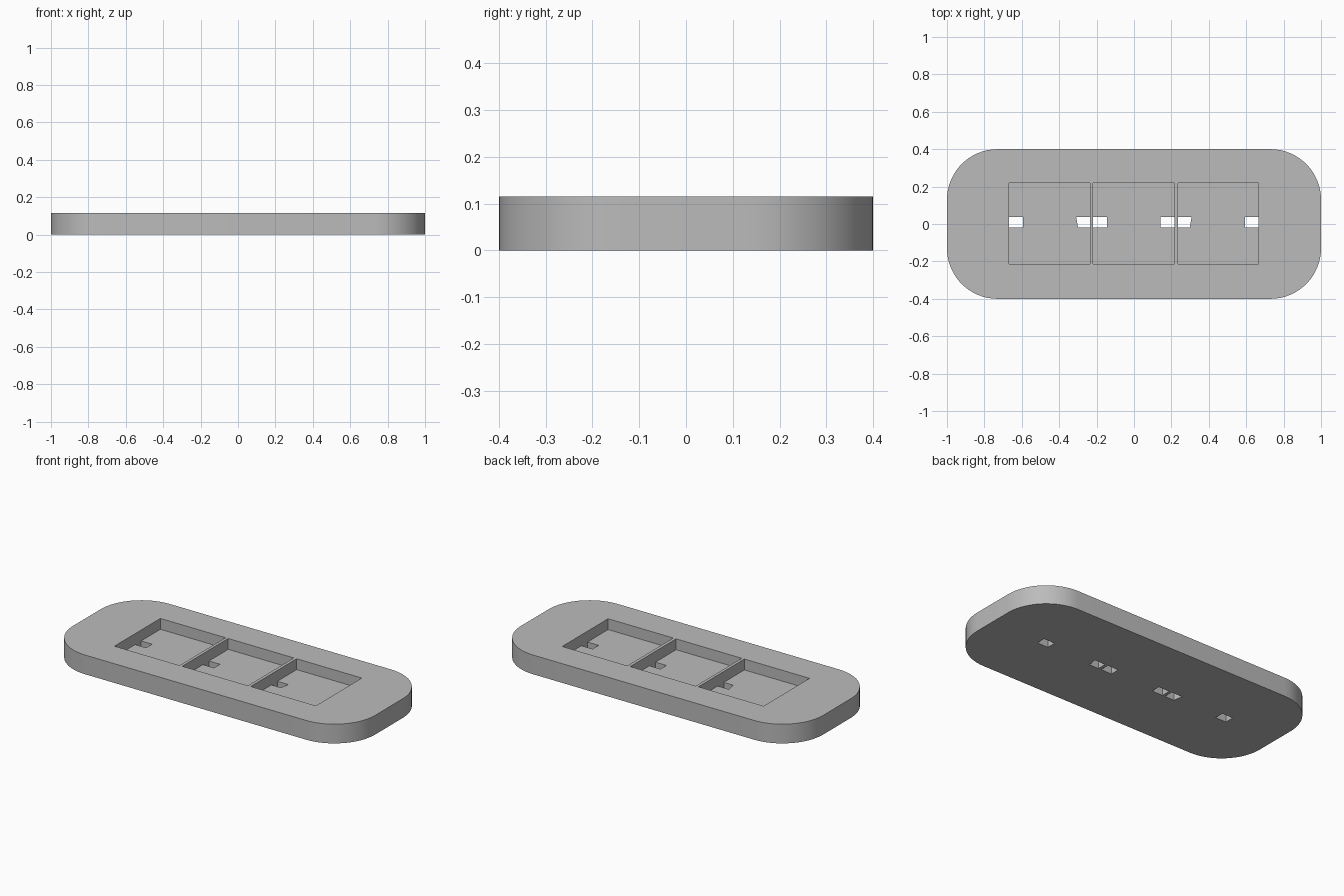
import bpy, bmesh, math

HEIGHT, FLOOR = 0.115, 0.05

cube = bpy.data.objects.get("Cube")
if cube:
    bpy.data.objects.remove(cube, do_unlink=True)

grey = bpy.data.materials.new("plain grey")
grey.use_nodes = True
colour = (0.5, 0.5, 0.5, 1)
grey.diffuse_color = colour
grey.node_tree.nodes["Principled BSDF"].inputs["Base Color"].default_value = colour


def prism(name, outline, z0, z1):
    """Extrude a counter-clockwise outline from z0 to z1."""
    bm = bmesh.new()
    base = bm.faces.new([bm.verts.new((x, y, z0)) for x, y in outline])
    top = bmesh.ops.extrude_face_region(bm, geom=[base])["geom"]
    for v in top:
        if isinstance(v, bmesh.types.BMVert):
            v.co.z = z1
    bmesh.ops.recalc_face_normals(bm, faces=bm.faces)
    mesh = bpy.data.meshes.new(name)
    bm.to_mesh(mesh)
    bm.free()
    mesh.materials.append(grey)
    obj = bpy.data.objects.new(name, mesh)
    bpy.context.collection.objects.link(obj)
    return obj


def cut(target, outline, z0, z1):
    """Subtract a prism from the target and discard the cutter."""
    cutter = prism("cutter", outline, z0, z1)
    cutter.hide_render = True
    mod = target.modifiers.new("cut", "BOOLEAN")
    mod.operation, mod.solver, mod.object = "DIFFERENCE", "EXACT", cutter
    bpy.context.view_layer.objects.active = target
    bpy.ops.object.modifier_apply(modifier=mod.name)
    bpy.data.objects.remove(cutter, do_unlink=True)


# Plate with large rounded corners
radius, steps = 0.27, 16
outline = []
for i, (sx, sy) in enumerate([(1, 1), (-1, 1), (-1, -1), (1, -1)]):
    for s in range(steps + 1):
        a = (i + s / steps) * math.pi / 2
        outline.append((sx * (1 - radius) + radius * math.cos(a),
                        sy * (0.4 - radius) + radius * math.sin(a)))
plate = prism("plate", outline, 0, HEIGHT)

# Three square pockets, each with a through slot against both side walls
y0, y1 = -0.215, 0.219
pockets = [(-0.667, -0.236), (-0.218, 0.216), (0.235, 0.666)]
for x0, x1 in pockets:
    cut(plate, [(x0, y0), (x1, y0), (x1, y1), (x0, y1)], FLOOR, HEIGHT + 0.1)
for x0, x1 in pockets:
    left_flare = 0.01 if x0 > 0 else 0
    right_flare = 0.01 if x1 < 0 else 0
    lo, hi = -0.02, 0.037
    cut(plate, [(x0, lo), (x0 + 0.073 - left_flare, lo), (x0 + 0.073, hi), (x0, hi)],
        -0.1, FLOOR + 0.03)
    cut(plate, [(x1 - 0.073 + right_flare, lo), (x1, lo), (x1, hi), (x1 - 0.073, hi)],
        -0.1, FLOOR + 0.03)

# Smooth the rounded rim and keep the edges crisp
bpy.ops.object.select_all(action="DESELECT")
plate.select_set(True)
bpy.context.view_layer.objects.active = plate
bpy.ops.object.shade_smooth_by_angle(angle=math.radians(30))
